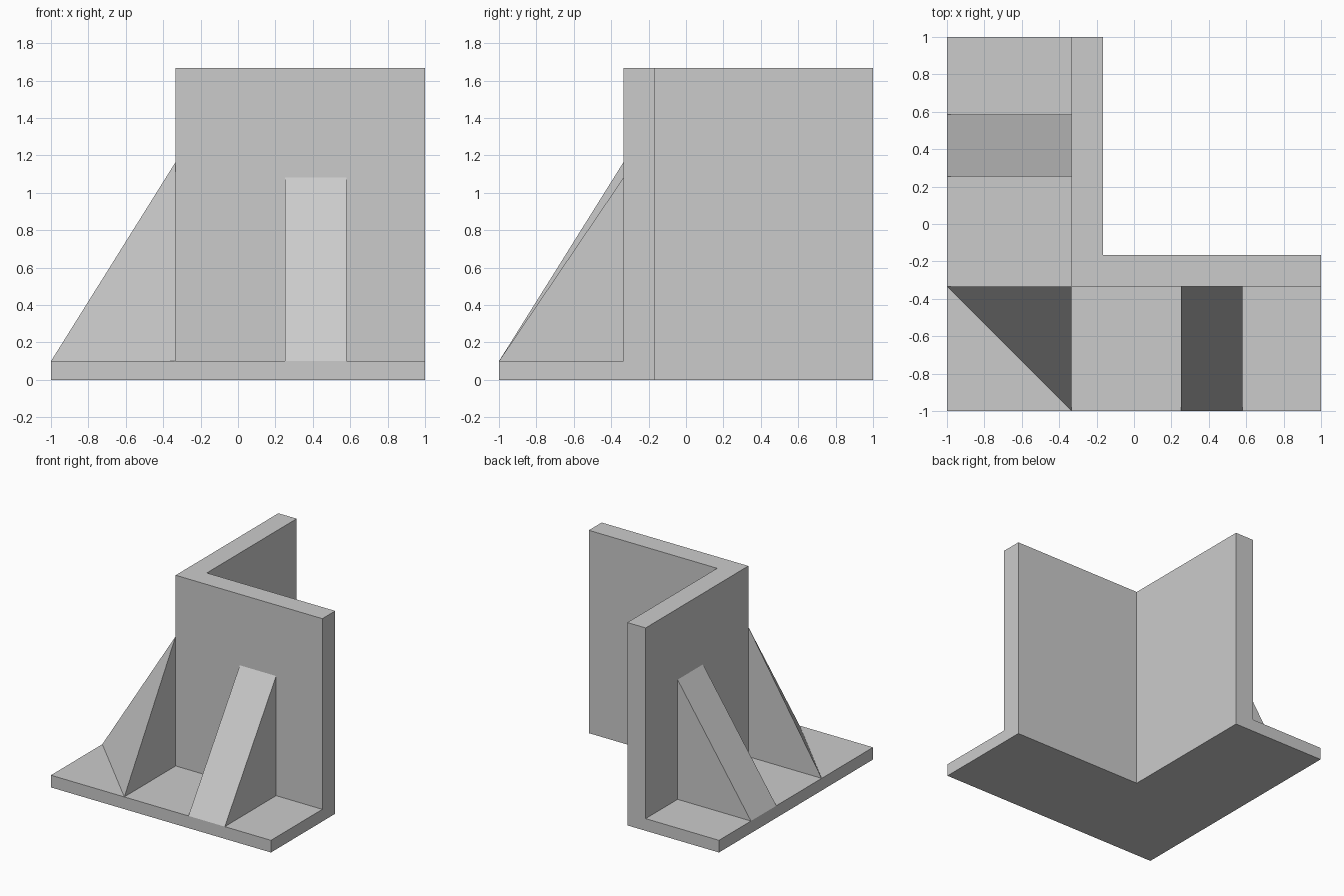
import bpy
import bmesh
from mathutils import Vector

if "Cube" in bpy.data.objects:
    bpy.data.objects.remove(bpy.data.objects["Cube"])

OUT, IN, H, T = -1 / 3, -1 / 6, 5 / 3, 0.1   # wall faces, wall height, base thickness

grey = bpy.data.materials.new("grey")
grey.diffuse_color = (0.6, 0.6, 0.6, 1)
grey.use_nodes = True
grey.node_tree.nodes["Principled BSDF"].inputs["Base Color"].default_value = grey.diffuse_color


def finish(name, bm):
    bmesh.ops.recalc_face_normals(bm, faces=bm.faces)
    mesh = bpy.data.meshes.new(name)
    bm.to_mesh(mesh)
    bm.free()
    mesh.materials.append(grey)
    bpy.context.collection.objects.link(bpy.data.objects.new(name, mesh))


def prism(name, outline, extrude):
    """Extrude a flat outline of 3D points along a vector."""
    bm = bmesh.new()
    face = bm.faces.new([bm.verts.new(p) for p in outline])
    new = bmesh.ops.extrude_face_region(bm, geom=[face], use_keep_orig=True)["geom"]
    bmesh.ops.translate(bm, vec=Vector(extrude),
                        verts=[v for v in new if isinstance(v, bmesh.types.BMVert)])
    finish(name, bm)


# L-shaped upright wall, standing on the ground
wall = [(OUT, OUT), (1, OUT), (1, IN), (IN, IN), (IN, 1), (OUT, 1)]
prism("corner_wall", [(x, y, 0) for x, y in wall], (0, 0, H))

# L-shaped footing around the outside of the wall
footing = [(-1, -1), (1, -1), (1, OUT), (OUT, OUT), (OUT, 1), (-1, 1)]
prism("footing", [(x, y, 0) for x, y in footing], (0, 0, T))

# Sloped buttresses, one against each wall
prism("front_buttress", [(0.25, -1, T), (0.25, OUT, T), (0.25, OUT, 1.083)], (0.33, 0, 0))
prism("left_buttress", [(-1, 0.255, T), (OUT, 0.255, T), (OUT, 0.255, 1.083)], (0, 0.33, 0))

# Pyramid-shaped brace at the outer corner
bm = bmesh.new()
corners = [(-1, OUT, T), (OUT, OUT, T), (OUT, -1, T), (OUT, OUT, 1.165)]
v = [bm.verts.new(p) for p in corners]
for a, b, c in ((0, 1, 2), (0, 1, 3), (1, 2, 3), (0, 2, 3)):
    bm.faces.new((v[a], v[b], v[c]))
finish("corner_brace", bm)
